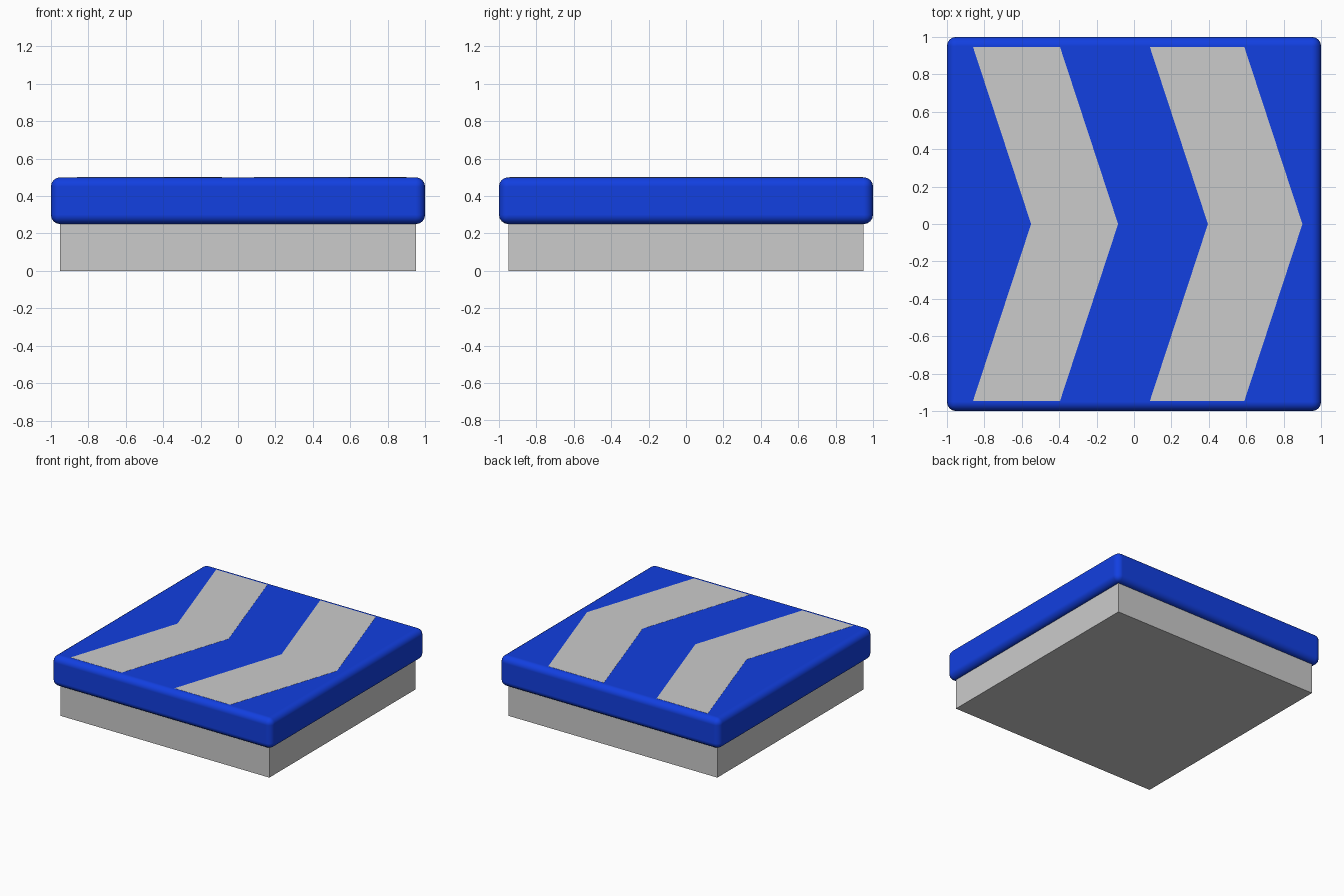
import bpy, bmesh, math

if "Cube" in bpy.data.objects:
    bpy.data.objects.remove(bpy.data.objects["Cube"])

blue = bpy.data.materials.new("blue")
blue.diffuse_color = (0.006, 0.05, 0.75, 1)
blue.use_nodes = True
blue.node_tree.nodes["Principled BSDF"].inputs["Base Color"].default_value = blue.diffuse_color


def new_object(name, bm):
    bmesh.ops.recalc_face_normals(bm, faces=bm.faces[:])
    mesh = bpy.data.meshes.new(name)
    bm.to_mesh(mesh)
    bm.free()
    ob = bpy.data.objects.new(name, mesh)
    bpy.context.collection.objects.link(ob)
    return ob


def box(name, size, z0, z1):
    bm = bmesh.new()
    bmesh.ops.create_cube(bm, size=1)
    for v in bm.verts:
        v.co.x *= size
        v.co.y *= size
        v.co.z = z1 if v.co.z > 0 else z0
    return new_object(name, bm)


# Chevron plate, set into the slab so its top is practically flush
def chevron(name, left, right, shift=0.31, half=0.945, z0=0.49, z1=0.501):
    pts = [(left, -half), (right, -half), (right + shift, 0),
           (right, half), (left, half), (left + shift, 0)]
    bm = bmesh.new()
    face = bm.faces.new([bm.verts.new((x, y, z0)) for x, y in pts])
    top = bmesh.ops.extrude_face_region(bm, geom=[face])["geom"]
    for v in top:
        if isinstance(v, bmesh.types.BMVert):
            v.co.z = z1
    return new_object(name, bm)


# Plain square base
box("base", 1.9, 0, 0.25)

# Rounded top slab
slab = box("top_slab", 2, 0.25, 0.5)
slab.data.materials.append(blue)
bevel = slab.modifiers.new("round", "BEVEL")
bevel.width = 0.05
bevel.segments = 4
bevel.harden_normals = True
bpy.context.view_layer.objects.active = slab
slab.select_set(True)
bpy.ops.object.shade_smooth_by_angle(angle=math.radians(40))

# Grey arrow stripes
chevron("stripe_left", -0.86, -0.395)
chevron("stripe_right", 0.085, 0.59)
